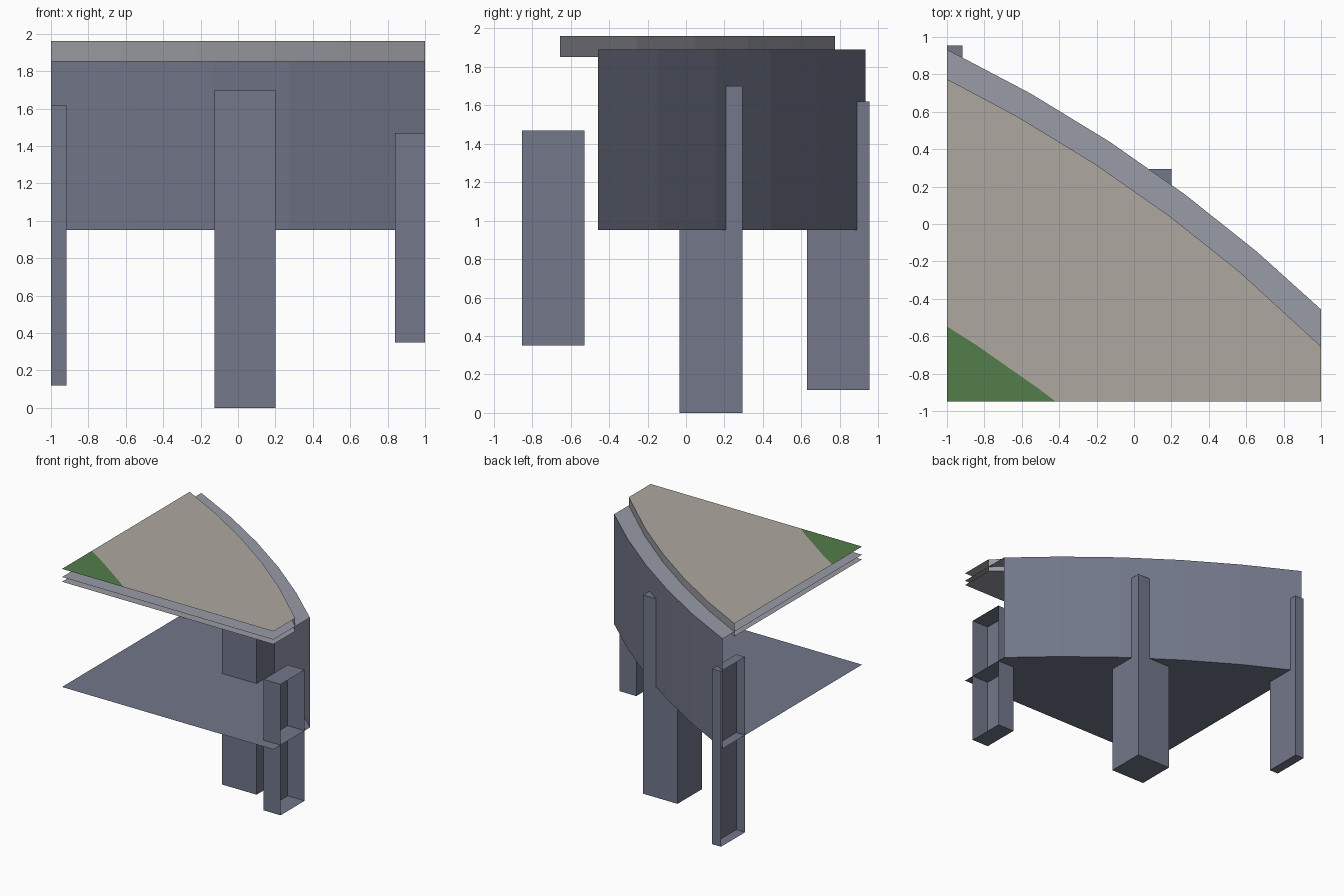
import bpy, bmesh
from math import sin, cos, radians, sqrt

if "Cube" in bpy.data.objects:
    bpy.data.objects.remove(bpy.data.objects["Cube"])

CX, CY = -4.46, -6.18          # shared centre of all the curved edges
FRONT, HALF = -0.95, 1.0       # straight cut sides of the tile


def material(name, rgb):
    def lin(c):
        c /= 255
        return c / 12.92 if c < 0.04045 else ((c + 0.055) / 1.055) ** 2.4
    m = bpy.data.materials.new(name)
    m.diffuse_color = (*[lin(c) for c in rgb], 1)
    m.use_nodes = True
    m.node_tree.nodes["Principled BSDF"].inputs["Base Color"].default_value = m.diffuse_color
    return m


STONE = material("dark blue grey", (114, 119, 138))
LEDGE = material("ledge grey", (152, 155, 167))
KERB = material("kerb grey", (155, 156, 162))
PAVING = material("tan paving", (175, 167, 160))
GRASS = material("grass green", (83, 125, 74))


def arc(r):
    """Faceted arc from the left cut to the right (or front) cut."""
    pts = [(-HALF, CY + sqrt(r * r - (-HALF - CX) ** 2))]
    for a in (60.4, 56.83, 53.26, 49.69):
        x, y = CX + r * cos(radians(a)), CY + r * sin(radians(a))
        if -HALF < x < HALF and y > FRONT:
            pts.append((x, y))
    y_end = CY + sqrt(r * r - (HALF - CX) ** 2)
    if y_end > FRONT:
        pts.append((HALF, y_end))
    else:
        pts.append((CX + sqrt(r * r - (FRONT - CY) ** 2), FRONT))
    return pts


def build(name, faces, mats):
    """faces: list of (points, material index)"""
    bm = bmesh.new()
    for pts, mi in faces:
        f = bm.faces.new([bm.verts.new(p) for p in pts])
        f.material_index = mi
    bmesh.ops.remove_doubles(bm, verts=bm.verts, dist=0.0005)
    me = bpy.data.meshes.new(name)
    bm.to_mesh(me)
    bm.free()
    for m in mats:
        me.materials.append(m)
    ob = bpy.data.objects.new(name, me)
    bpy.context.collection.objects.link(ob)
    return ob


def flat(outline, z):
    return [(x, y, z) for x, y in outline]


def curved_side(pts, z0, z1):
    return [[(*a, z0), (*a, z1), (*b, z1), (*b, z0)] for a, b in zip(pts, pts[1:])]


outer, inner, lawn = arc(7.91), arc(7.768), arc(6.61)
corners = [(-HALF, FRONT), (HALF, FRONT)]

# Main body: curved wall, underside and ledge, open on the cut sides
body = corners + outer[::-1]
faces = [(q, 0) for q in curved_side(outer, 0.95, 1.89)]
faces += [(flat(body[::-1], 0.95), 0), (flat(body, 1.89), 1)]
build("platform_body", faces, [STONE, LEDGE])

# Top slab: curved kerb and underside, paving and a grass corner
slab = corners + inner[::-1]
faces = [(q, 0) for q in curved_side(inner, 1.85, 1.96)]
faces.append((flat(slab[::-1], 1.85), 0))
faces.append((flat(lawn + [(HALF, FRONT)] + inner[::-1], 1.96), 1))
faces.append((flat([(-HALF, FRONT)] + lawn[::-1], 1.96), 2))
build("top_slab", faces, [KERB, PAVING, GRASS])


def post(name, x0, x1, y0, y1, z0, z1, open_side=None):
    """Square post; open_side leaves out the face on a cut plane."""
    sides = {
        "left": [(x0, y0, z0), (x0, y0, z1), (x0, y1, z1), (x0, y1, z0)],
        "right": [(x1, y0, z0), (x1, y1, z0), (x1, y1, z1), (x1, y0, z1)],
        "front": [(x0, y0, z0), (x1, y0, z0), (x1, y0, z1), (x0, y0, z1)],
        "back": [(x0, y1, z0), (x0, y1, z1), (x1, y1, z1), (x1, y1, z0)],
        "bottom": [(x0, y0, z0), (x0, y1, z0), (x1, y1, z0), (x1, y0, z0)],
        "top": [(x0, y0, z1), (x1, y0, z1), (x1, y1, z1), (x0, y1, z1)],
    }
    build(name, [(f, 0) for k, f in sides.items() if k != open_side], [STONE])


# Support posts
post("middle_post", -0.125, 0.20, -0.035, 0.293, 0.0, 1.70)
post("right_post", 0.84, 1.0, -0.853, -0.528, 0.35, 1.47, "right")
post("left_post", -1.0, -0.917, 0.63, 0.955, 0.12, 1.62, "left")
